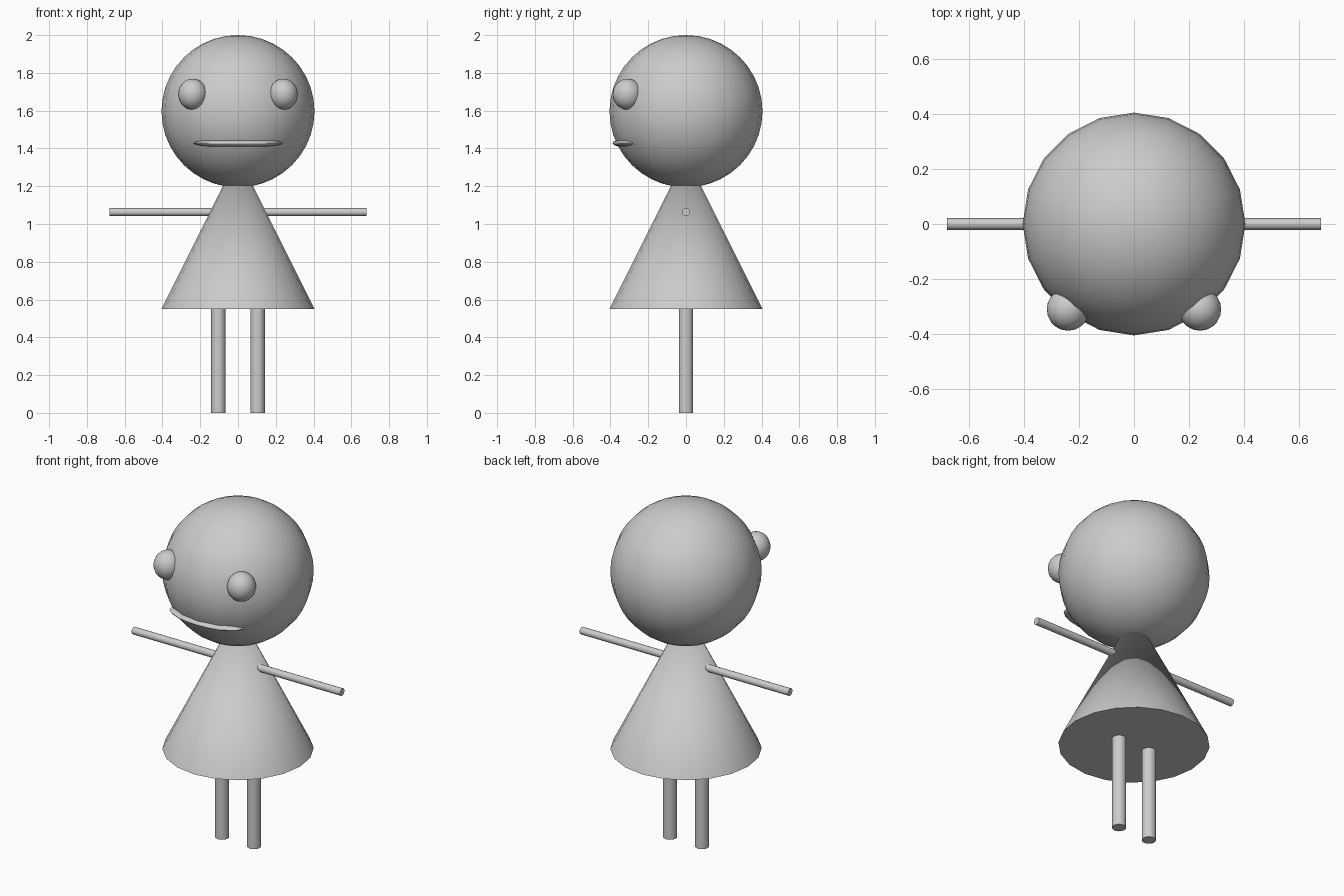
import bpy
import math

if "Cube" in bpy.data.objects:
    bpy.data.objects.remove(bpy.data.objects["Cube"])


def finish(name):
    ob = bpy.context.object
    ob.name = name
    bpy.ops.object.transform_apply(location=False, rotation=True, scale=True)
    bpy.ops.object.shade_smooth_by_angle(angle=math.radians(40))
    return ob


def ball(name, loc, size, rings=20):
    bpy.ops.mesh.primitive_uv_sphere_add(segments=20, ring_count=rings, radius=1, location=loc)
    bpy.context.object.scale = size
    return finish(name)


def rod(name, loc, radius, length, rot=(0, 0, 0)):
    bpy.ops.mesh.primitive_cylinder_add(vertices=20, radius=radius, depth=length,
                                        location=loc, rotation=rot)
    return finish(name)


# Head
ball("head", (0, 0, 1.597), (0.405, 0.405, 0.403))

# Dress: cone whose tip is hidden in the head
bpy.ops.mesh.primitive_cone_add(vertices=20, radius1=0.405, radius2=0, depth=0.81,
                                location=(0, 0, 0.55 + 0.405))
finish("dress")

# Arms: one rod through the dress
rod("arms", (0, 0, 1.063), 0.021, 1.36, (0, math.pi / 2, 0))

# Eyes and legs, mirrored
for side, s in (("left", -1), ("right", 1)):
    ball(side + "_eye", (s * 0.24, -0.31, 1.687), (0.077, 0.078, 0.082))
    rod(side + "_leg", (s * 0.104, 0, 0.28), 0.038, 0.56)

# Mouth: flattened ball half sunk into the face
ball("mouth", (0, -0.288, 1.428), (0.235, 0.1, 0.025))
